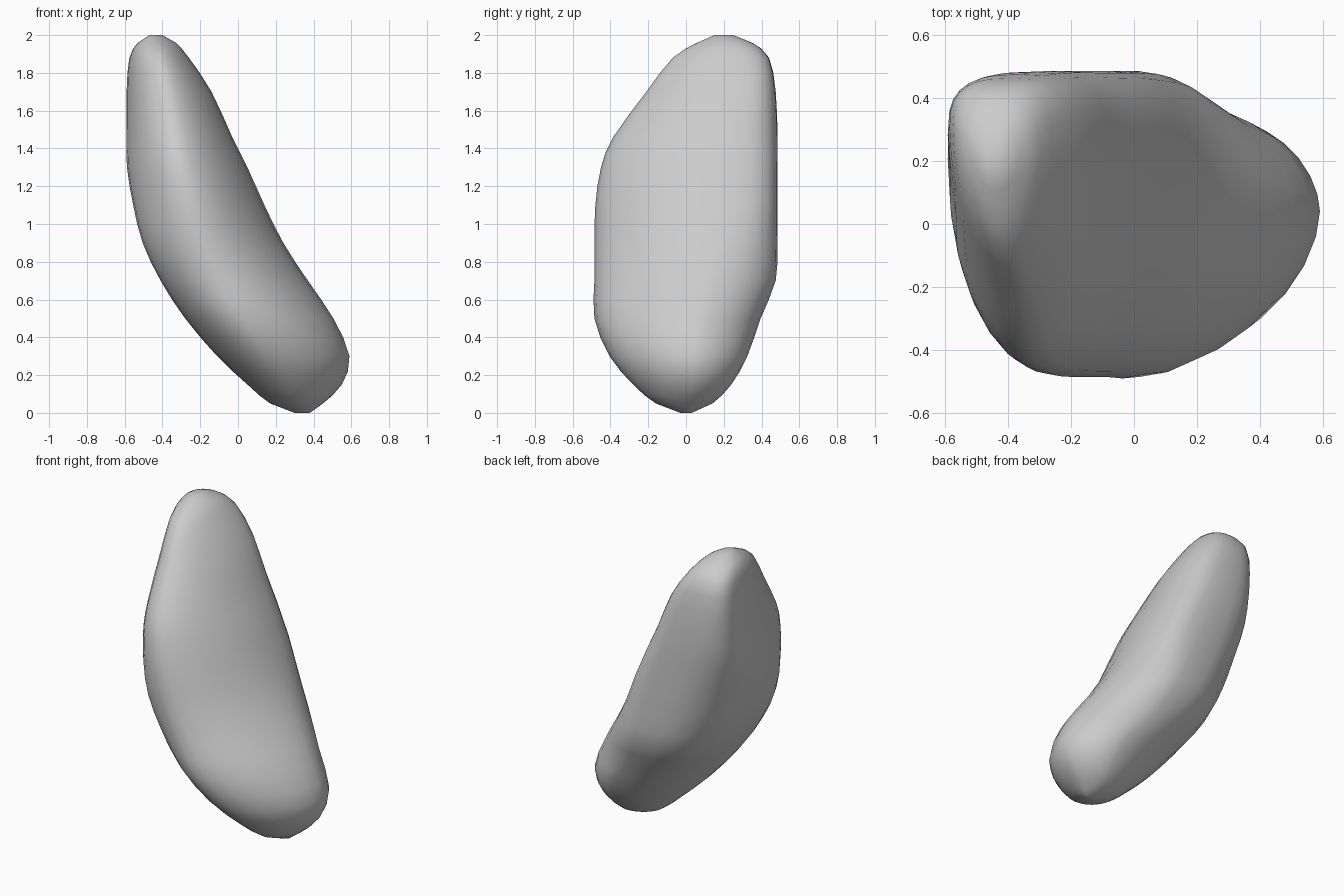
import bpy, bmesh, math

if "Cube" in bpy.data.objects:
    bpy.data.objects.remove(bpy.data.objects["Cube"])

# Level slices: z, then the leftmost, rightmost, front and back point (x, y)
SLICES = [
    (0.00, .30, .00, .38, .00, .34, -.03, .34, .03),
    (0.05, .17, -.01, .45, .02, .31, -.16, .34, .14),
    (0.15, .05, -.03, .55, .04, .25, -.28, .35, .24),
    (0.30, -.11, -.05, .59, .04, .15, -.405, .31, .325),
    (0.50, -.28, -.08, .505, .05, .02, -.485, .15, .395),
    (0.70, -.41, -.12, .37, .10, -.09, -.485, .06, .475),
    (0.90, -.505, -.10, .24, .13, -.19, -.485, -.03, .485),
    (1.10, -.555, .00, .14, .15, -.25, -.48, -.12, .485),
    (1.30, -.588, .15, .05, .17, -.30, -.45, -.20, .485),
    (1.46, -.59, .25, -.03, .20, -.33, -.385, -.28, .485),
    (1.70, -.59, .30, -.14, .25, -.37, -.21, -.36, .475),
    (1.88, -.575, .30, -.26, .25, -.41, -.07, -.41, .44),
    (1.96, -.53, .23, -.33, .22, -.43, .06, -.42, .35),
    (2.00, -.47, .20, -.40, .20, -.44, .15, -.43, .25),
]
STEPS = 7  # points per quarter


def midway(k):
    """Smooth slice halfway between slices k and k + 1."""
    if k == 0 or k == len(SLICES) - 2:
        return [(a + b) / 2 for a, b in zip(SLICES[k], SLICES[k + 1])]
    return [(9 * (b + c) - a - d) / 16 for a, b, c, d in zip(*SLICES[k - 1:k + 3])]


def ring(row):
    """Four rounded arcs joining the right, back, left and front points."""
    z, xl, yl, xr, yr, xf, yf, xb, yb = row
    up = min(max((z - .45) / .2, 0), 1)      # back left corner is squarer higher up
    high = min(max((z - .75) / .35, 0), 1)   # back right corner likewise
    top = min(max((2 - z) / .15, 0), 1)      # rounder again at the tip
    corners = [(xr, yr, xb, yb, 1.8 + (.3 + .8 * top) * high),
               (xl, yl, xb, yb, 2 + .8 * up * top),
               (xl, yl, xf, yf, 1.9),
               (xr, yr, xf, yf, 1.75)]
    pts = []
    for i in range(4 * STEPS):
        a = math.pi / 2 * i / STEPS
        sx, sy, ex, ey, power = corners[i // STEPS]
        c, s = abs(math.cos(a)) ** (2 / power), abs(math.sin(a)) ** (2 / power)
        pts.append((ex + (sx - ex) * c, sy + (ey - sy) * s, z))
    return pts


# Stone body: loft through the slices and cap both ends
rows = []
for k in range(len(SLICES) - 1):
    rows += [SLICES[k], midway(k)]
rows.append(SLICES[-1])
bm = bmesh.new()
rings = [[bm.verts.new(p) for p in ring(row)] for row in rows]
n = 4 * STEPS
for lower, upper in zip(rings, rings[1:]):
    for i in range(n):
        j = (i + 1) % n
        bm.faces.new((lower[i], lower[j], upper[j], upper[i]))
bm.faces.new(rings[0][::-1])
bm.faces.new(rings[-1])
bmesh.ops.recalc_face_normals(bm, faces=bm.faces)
for f in bm.faces:
    f.smooth = True
mesh = bpy.data.meshes.new("stone")
bm.to_mesh(mesh)
bm.free()
bpy.context.collection.objects.link(bpy.data.objects.new("stone", mesh))
